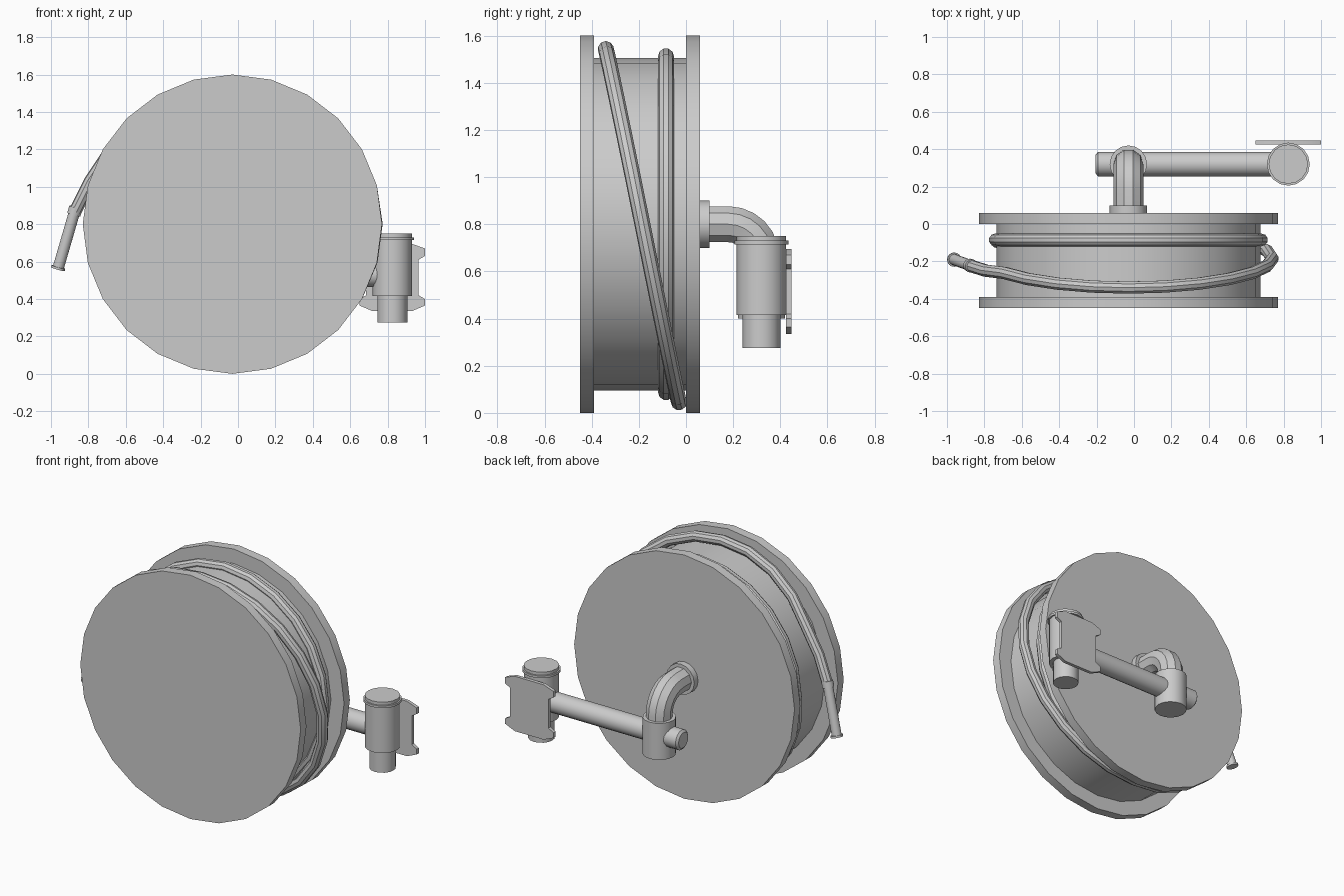
import bpy, bmesh, math
from mathutils import Vector

cube = bpy.data.objects.get("Cube")
if cube:
    bpy.data.objects.remove(cube, do_unlink=True)

grey = bpy.data.materials.new("plain grey")
grey.use_nodes = True
COLOUR = (0.6, 0.6, 0.6, 1)
grey.diffuse_color = COLOUR
grey.node_tree.nodes["Principled BSDF"].inputs["Base Color"].default_value = COLOUR

X, Y, Z = Vector((1, 0, 0)), Vector((0, 1, 0)), Vector((0, 0, 1))


def finish(name, mesh):
    obj = bpy.data.objects.new(name, mesh)
    bpy.context.collection.objects.link(obj)
    mesh.materials.clear()
    mesh.materials.append(grey)
    bpy.ops.object.select_all(action="DESELECT")
    obj.select_set(True)
    bpy.context.view_layer.objects.active = obj
    bpy.ops.object.shade_smooth_by_angle(angle=math.radians(32))
    return obj


def lathe(name, origin, axis, profile, sides=16):
    """Closed solid of revolution; profile holds (distance along axis, radius)."""
    axis = axis.normalized()
    side = (Z if abs(axis.z) < 0.9 else X).cross(axis).normalized()
    up = axis.cross(side)
    bm = bmesh.new()
    rings = []
    for d, r in profile:
        angles = [math.tau * i / sides for i in range(sides)]
        rings.append([bm.verts.new(Vector(origin) + axis * d
                      + side * r * math.cos(a) + up * r * math.sin(a)) for a in angles])
    for low, high in zip(rings, rings[1:]):
        for i in range(sides):
            j = (i + 1) % sides
            bm.faces.new((low[i], low[j], high[j], high[i]))
    bm.faces.new(rings[0][::-1])
    bm.faces.new(rings[-1])
    bmesh.ops.recalc_face_normals(bm, faces=bm.faces)
    mesh = bpy.data.meshes.new(name)
    bm.to_mesh(mesh)
    bm.free()
    return finish(name, mesh)


def tube(name, points, radius, resolution):
    curve = bpy.data.curves.new(name, "CURVE")
    curve.dimensions = "3D"
    curve.bevel_depth = radius
    curve.bevel_resolution = resolution
    curve.use_fill_caps = True
    spline = curve.splines.new("POLY")
    spline.points.add(len(points) - 1)
    for p, co in zip(spline.points, points):
        p.co = (*co, 1)
    temp = bpy.data.objects.new(name + "_path", curve)
    mesh = bpy.data.meshes.new_from_object(temp)
    bpy.data.objects.remove(temp)
    return finish(name, mesh)


# Reel: two round flanges and the drum between them
CX, CZ = -0.03, 0.8
for name, y in (("front_flange", -0.45), ("rear_flange", 0.0)):
    lathe(name, (CX, y, CZ), Y, [(0, 0.8), (0.06, 0.8)], 24)
lathe("drum", (CX, -0.39, CZ), Y, [(0, 0.705), (0.39, 0.705)], 24)

# Hose: one level turn, then a slanting turn that leaves for the nozzle
path = []
for deg in range(-165, 511, 15):
    a = math.radians(deg)
    blend = min(max((deg - 180) / 75, 0), 1)
    r = 0.712 + blend * (0.043 + 0.015 * abs(math.cos(a)) - 0.012 * max(math.sin(a), 0))
    y = -0.085 + blend * (-0.1 - 0.155 * math.sin(a))
    path.append((CX + r * math.cos(a), y, CZ + r * math.sin(a)))
path += [(-0.79, -0.25, 1.03), (-0.87, -0.225, 0.87)]
tube("hose", path, 0.034, 3)

# Nozzle with collar and end lip
start, end = Vector((-0.867, -0.225, 0.89)), Vector((-0.963, -0.19, 0.56))
length = (end - start).length
lathe("nozzle", start, end - start,
      [(0, 0.036), (0.04, 0.036), (0.04, 0.03), (length - 0.012, 0.03),
       (length - 0.012, 0.038), (length, 0.038)])

# Feed elbow out of the reel hub
PY, ARM_Z = 0.32, 0.53
lathe("hub_collar", (CX, 0.06, CZ), Y, [(0, 0.1), (0.04, 0.1)])
BEND = 0.14
elbow = [(CX, 0.06, CZ)]
for i in range(7):
    a = math.radians(15 * i)
    elbow.append((CX, PY - BEND + BEND * math.sin(a), CZ - BEND + BEND * math.cos(a)))
elbow.append((CX, PY, ARM_Z))
tube("elbow_pipe", elbow, 0.08, 3)

# Tee body and the arm through it
lathe("tee_body", (CX, PY, 0.4), Z, [(0, 0.1), (0.24, 0.1)])
lathe("arm_pipe", (-0.205, PY, ARM_Z), X, [(0, 0.05), (0.012, 0.065), (1.0, 0.065)])

# Valve: outlet, body and stepped cap
VX = 0.825
lathe("valve", (VX, PY, 0.275), Z,
      [(0, 0.08), (0.14, 0.08), (0.14, 0.105), (0.44, 0.105), (0.44, 0.115),
       (0.455, 0.115), (0.455, 0.105), (0.475, 0.105)])

# Wall plate: half outline mirrored about its middle
half = [(0.105, 0.335), (0.175, 0.365), (0.175, 0.4), (0.14, 0.42),
        (0.14, 0.61), (0.175, 0.63), (0.175, 0.67), (0.105, 0.695)]
outline = [(VX + x, z) for x, z in half] + [(VX - x, z) for x, z in reversed(half)]
bm = bmesh.new()
face = bm.faces.new([bm.verts.new((x, 0.425, z)) for x, z in outline])
moved = bmesh.ops.extrude_face_region(bm, geom=[face])["geom"]
bmesh.ops.translate(bm, vec=(0, 0.022, 0),
                    verts=[v for v in moved if isinstance(v, bmesh.types.BMVert)])
bmesh.ops.recalc_face_normals(bm, faces=bm.faces)
plate_mesh = bpy.data.meshes.new("wall_plate")
bm.to_mesh(plate_mesh)
bm.free()
finish("wall_plate", plate_mesh)
